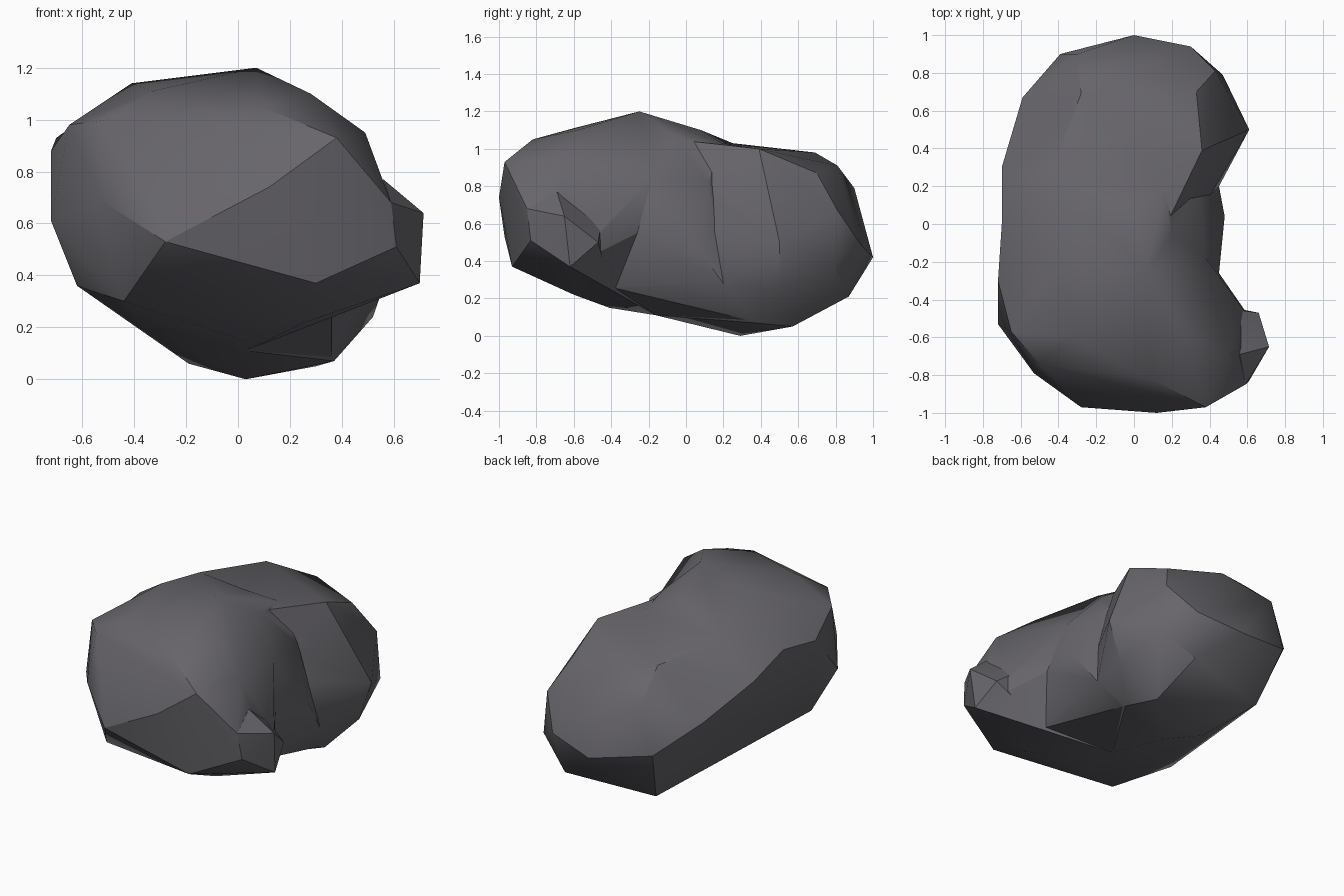
import bpy
import bmesh
import math

default_cube = bpy.data.objects.get("Cube")
if default_cube:
    bpy.data.objects.remove(default_cube, do_unlink=True)

# One dark stone colour
stone = bpy.data.materials.new("dark grey stone")
stone.use_nodes = True
stone_colour = (0.135, 0.13, 0.145, 1)
stone.diffuse_color = stone_colour
shader = stone.node_tree.nodes["Principled BSDF"]
shader.inputs["Base Color"].default_value = stone_colour
shader.inputs["Roughness"].default_value = 0.9


def chiselled_lump(name, *corner_groups):
    """Wrap a tight faceted skin around a few corner points."""
    bm = bmesh.new()
    for group in corner_groups:
        for corner in group:
            bm.verts.new(corner)
    skin = bmesh.ops.convex_hull(bm, input=bm.verts[:], use_existing_faces=False)
    leftovers = set(skin["geom_interior"]) | set(skin["geom_unused"])
    loose = [v for v in leftovers if isinstance(v, bmesh.types.BMVert)]
    bmesh.ops.delete(bm, geom=loose, context="VERTS")
    bmesh.ops.recalc_face_normals(bm, faces=bm.faces[:])
    mesh = bpy.data.meshes.new(name)
    bm.to_mesh(mesh)
    bm.free()
    mesh.materials.append(stone)
    lump = bpy.data.objects.new(name, mesh)
    bpy.context.collection.objects.link(lump)
    return lump


def fuse(target, other):
    """Union another lump into the target and remove the spare object."""
    joint = target.modifiers.new("fuse", "BOOLEAN")
    joint.operation = "UNION"
    joint.solver = "EXACT"
    joint.object = other
    bpy.context.view_layer.objects.active = target
    bpy.ops.object.modifier_apply(modifier=joint.name)
    bpy.data.objects.remove(other, do_unlink=True)


# Waist corners shared by neighbouring lumps
waist_crown = [(.07, -.25, 1.2), (-.41, -.2, 1.14), (-.72, -.3, .88)]
waist_base = [(-.62, -.4, .36), (-.37, 0, .2), (.03, -.16, .11)]
waist_flank = [(.38, -.18, .85), (.45, -.26, .55), (.36, -.4, .26)]

# Front lobe: blunt face, crown and underside
front_face = [(.38, -.97, .93), (.12, -1, .74), (-.28, -.97, .53),
              (.3, -.93, .37), (.59, -.85, .68), (.61, -.83, .51),
              (-.53, -.79, .69), (.09, -.82, 1.05)]
front_crown = [(-.33, -.6, 1.11), (-.5, -.74, 1), (-.65, -.57, .98),
               (.28, -.58, 1.1), (.49, -.68, .95), (.4, -.3, .88)]
front_base = [(-.44, -.72, .3), (-.72, -.53, .61), (.26, -.6, .22),
              (.02, -.41, .15), (.7, -.62, .37)]
front_lobe = chiselled_lump("boulder", waist_crown, waist_base, waist_flank,
                            front_face, front_crown, front_base)

# Saddle: the hollowed waist joining the two lobes
saddle_top = [(0, .08, 1.1), (.2, -.05, 1.06), (.16, .19, 1.03),
              (-.45, .25, 1.03), (-.7, 0, .93)]
saddle_flank = [(.35, .12, .82), (.48, .04, .5), (.45, .2, .28),
                (.22, -.08, .15), (.36, .35, .08), (.03, .28, .01)]
saddle = chiselled_lump("saddle", waist_crown, waist_base, waist_flank,
                        saddle_top, saddle_flank)

# Back lobe: rounded end, crown and underside
back_root = [(.1, -.15, 1.06), (-.4, -.2, 1.06), (-.7, 0, .93), (.25, -.1, .6)]
back_end = [(0, 1, .42), (.3, .94, .48), (.43, .81, .67), (.47, .79, .38),
            (-.39, .9, .5), (-.3, .9, .79), (0, .81, .91)]
back_crown = [(-.28, .69, .98), (.33, .7, .87), (.36, .39, 1), (.16, .19, 1.03),
              (-.45, .25, 1.03), (-.59, .67, .68), (-.7, .3, .84)]
back_base = [(.61, .5, .5), (.52, .5, .24), (.3, .57, .05), (.37, .36, .07),
             (.03, .29, 0), (-.19, .4, .06), (.26, .87, .21),
             (-.31, .75, .16), (.45, .2, .28)]
back_lobe = chiselled_lump("back_lobe", waist_base, back_root,
                           back_end, back_crown, back_base)

# Small outcrop on the left flank
outcrop_corners = [(.56, -.69, .77), (.715, -.65, .64), (.66, -.47, .5),
                   (.7, -.62, .37), (.61, -.83, .51), (.5, -.45, .62)]
outcrop_root = [(.36, -.41, .27), (.3, -.7, .4), (.59, -.85, .68)]
outcrop = chiselled_lump("outcrop", outcrop_corners, outcrop_root)

# Fuse the lumps into one boulder
for lump in (saddle, back_lobe, outcrop):
    fuse(front_lobe, lump)

# Weld slivers and soften the shallow facets, leaving hard ridges
bm = bmesh.new()
bm.from_mesh(front_lobe.data)
bmesh.ops.remove_doubles(bm, verts=bm.verts[:], dist=0.004)
bmesh.ops.triangulate(bm, faces=bm.faces[:])
bmesh.ops.recalc_face_normals(bm, faces=bm.faces[:])
bm.to_mesh(front_lobe.data)
bm.free()

bpy.ops.object.select_all(action="DESELECT")
front_lobe.select_set(True)
bpy.context.view_layer.objects.active = front_lobe
bpy.ops.object.shade_smooth_by_angle(angle=math.radians(30))
